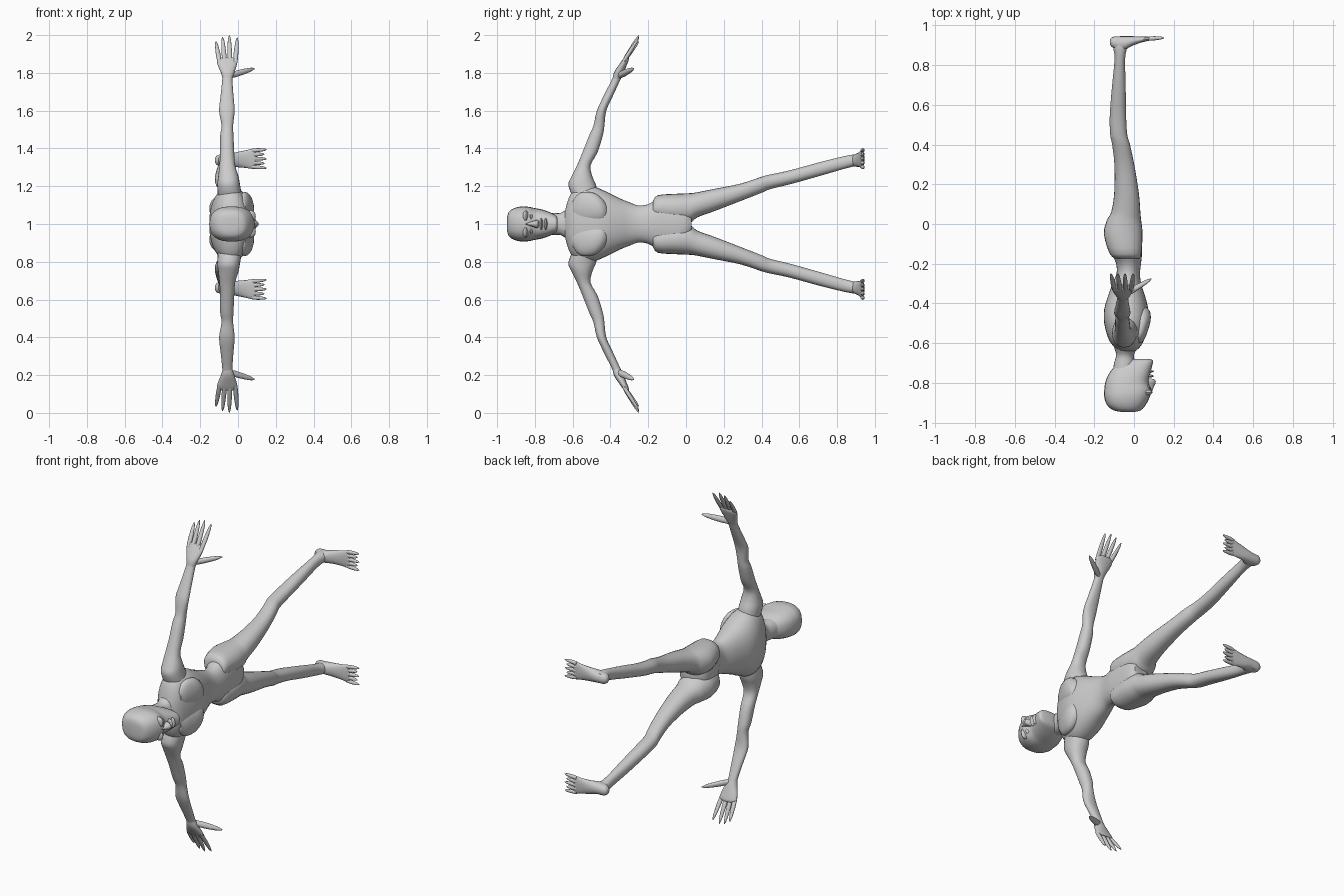
import bpy, bmesh
from math import cos, sin, pi, copysign

# Local frame: x = body front, y = head (-) to feet (+), z = sideways from the midline (world z = 1)
ORDER = {'x': lambda t, a, b: (t, a, b),   # section spans y, z
         'y': lambda t, a, b: (a, t, b),   # section spans x, z
         'z': lambda t, a, b: (a, b, t)}   # section spans x, y


def spline(rows, steps):
    """Catmull-Rom interpolation of section rows."""
    out = []
    n = len(rows)
    for i in range(n - 1):
        p0, p1, p2, p3 = rows[max(i - 1, 0)], rows[i], rows[i + 1], rows[min(i + 2, n - 1)]
        for s in range(steps):
            u = s / steps
            out.append([0.5 * (2 * b + (c - a) * u + (2 * a - 5 * b + 4 * c - d) * u * u
                               + (3 * b - a - 3 * c + d) * u ** 3)
                        for a, b, c, d in zip(p0, p1, p2, p3)])
    out.append(list(rows[-1]))
    return out


def add_loft(bm, axis, rows, sides=24, steps=3, power=2.2):
    """Each row: position along axis, then min/max on both section directions."""
    rings = []
    for t, a0, a1, b0, b1 in spline(rows, steps):
        ring = []
        for k in range(sides):
            c, s = cos(2 * pi * k / sides), sin(2 * pi * k / sides)
            a = (a0 + a1) / 2 + (a1 - a0) / 2 * copysign(abs(c) ** (2 / power), c)
            b = (b0 + b1) / 2 + (b1 - b0) / 2 * copysign(abs(s) ** (2 / power), s)
            ring.append(bm.verts.new(ORDER[axis](t, a, b)))
        rings.append(ring)
    for r, q in zip(rings, rings[1:]):
        for k in range(sides):
            j = (k + 1) % sides
            bm.faces.new((r[k], r[j], q[j], q[k]))
    bm.faces.new(rings[0])
    bm.faces.new(rings[-1])


def digit(axis, start, end, r):
    """Tapering rows between two (t, a, b) points."""
    rows = []
    for u, k in ((0, 0.9), (0.3, 1), (0.6, 0.85), (0.85, 0.6), (1, 0.15)):
        t, a, b = (p + (q - p) * u for p, q in zip(start, end))
        rows.append((t, a - r * k, a + r * k, b - r * k, b + r * k))
    return axis, rows


def part(name, lofts, mirror=False, **kw):
    bm = bmesh.new()
    for axis, rows in lofts:
        add_loft(bm, axis, rows, **kw)
    bmesh.ops.recalc_face_normals(bm, faces=bm.faces)
    me = bpy.data.meshes.new(name)
    bm.to_mesh(me)
    bm.free()
    ob = bpy.data.objects.new(name, me)
    bpy.context.collection.objects.link(ob)
    ob.location.z = 1
    if mirror:
        m = ob.modifiers.new("mirror", 'MIRROR')
        m.use_axis = (False, False, True)
        m.use_mirror_merge = False
    bpy.ops.object.select_all(action='DESELECT')
    ob.select_set(True)
    bpy.context.view_layer.objects.active = ob
    bpy.ops.object.shade_smooth_by_angle(angle=0.9)
    return ob


def sym(rows):
    """Rows centred on the midline: (y, x min, x max, half width)."""
    return 'y', [(y, a, b, -w, w) for y, a, b, w in rows]


# Head and neck
part("head", [sym([(-.947, -.06, .0, .035), (-.938, -.105, .035, .065), (-.91, -.137, .06, .084),
                   (-.87, -.15, .08, .093), (-.835, -.15, .088, .091), (-.80, -.145, .074, .084),
                   (-.76, -.13, .08, .076), (-.72, -.10, .09, .062), (-.69, -.06, .096, .046),
                   (-.68, -.02, .08, .03)])], power=2.5)
part("neck", [sym([(-.76, -.11, .01, .06), (-.70, -.10, .005, .058), (-.66, -.09, .0, .06),
                   (-.62, -.10, .015, .09), (-.58, -.10, .02, .12)])])

# Face details
part("nose", [sym([(-.85, .05, .088, .007), (-.82, .05, .1, .012), (-.795, .05, .11, .02),
                   (-.783, .05, .1, .02), (-.778, .05, .08, .012)])], sides=12)
part("lips", [sym([(y - .008, .06, .085, .02), (y, .05, .101, .032), (y + .008, .06, .085, .02)])
              for y in (-.766, -.742)], sides=16)
part("brow", [('y', [(-.862, .06, .08, .02, .06), (-.848, .04, .094, .01, .072),
                     (-.836, .06, .08, .02, .06)])], mirror=True, sides=16)
part("eye", [('y', [(-.832, .06, .072, .028, .045), (-.822, .05, .083, .02, .053),
                    (-.812, .06, .072, .028, .045)])], mirror=True, sides=12)

# Torso and chest muscles
part("torso", [sym([(-.645, -.075, .0, .05), (-.62, -.10, .03, .14), (-.58, -.128, .052, .19),
                    (-.5, -.15, .072, .2), (-.43, -.15, .072, .175), (-.36, -.13, .055, .14),
                    (-.30, -.108, .036, .115), (-.25, -.088, .03, .098), (-.2, -.09, .035, .105),
                    (-.15, -.11, .04, .13), (-.05, -.128, .04, .14), (.0, -.11, .035, .1),
                    (.03, -.06, .02, .045)])], sides=32)
part("pectoral", [('y', [(-.60, .0, .04, .04, .12), (-.56, .0, .062, .01, .165),
                         (-.49, .0, .083, .004, .165), (-.44, .0, .08, .01, .13),
                         (-.41, .0, .05, .03, .09)])], mirror=True, power=2)

# Arms
part("arm", [('z', [(.1, -.10, .03, -.58, -.46), (.2, -.11, .012, -.622, -.475),
                    (.25, -.105, .003, -.607, -.495), (.31, -.098, -.015, -.577, -.505),
                    (.38, -.095, -.02, -.548, -.468), (.47, -.094, -.024, -.512, -.44),
                    (.52, -.087, -.026, -.49, -.432), (.6, -.10, -.018, -.472, -.422),
                    (.68, -.092, -.024, -.435, -.386), (.77, -.083, -.03, -.39, -.345),
                    (.80, -.088, -.024, -.38, -.335)])], mirror=True)

# Hands: palm, four fingers and a thumb
hand = [('z', [(.76, -.08, -.032, -.39, -.35), (.80, -.09, -.02, -.382, -.33),
               (.84, -.107, -.007, -.357, -.314), (.87, -.112, -.002, -.336, -.303),
               (.882, -.095, -.015, -.325, -.303)])]
for x0, x1, tip in ((-.098, -.117, .967), (-.071, -.082, .99), (-.043, -.046, .999), (-.014, -.004, .987)):
    hand.append(digit('z', (.86, x0, -.33), (tip, x1, -.25), .0125))
hand.append(digit('x', (-.045, -.355, .785), (.088, -.277, .823), .017))
part("hand", hand, mirror=True, sides=16)

# Legs, with the buttock bulge at the top
part("leg", [('y', [(-.175, -.09, .025, .04, .12), (-.15, -.122, .037, .02, .152),
                    (-.05, -.152, .043, .004, .16), (.02, -.136, .036, .006, .163),
                    (.06, -.115, .032, .035, .168), (.15, -.10, .025, .068, .186),
                    (.29, -.098, .003, .122, .214), (.40, -.11, -.02, .165, .25),
                    (.45, -.12, -.034, .186, .263), (.55, -.122, -.04, .21, .284),
                    (.7, -.11, -.042, .252, .325), (.83, -.098, -.045, .29, .357),
                    (.89, -.105, -.035, .305, .368), (.93, -.108, -.035, .312, .365)])], mirror=True)

# Feet: sole and five toes
foot = [('x', [(-.122, .905, .93, .325, .35), (-.105, .887, .943, .308, .366),
               (-.06, .872, .946, .302, .37), (-.01, .897, .946, .301, .38),
               (.04, .915, .944, .297, .39), (.08, .924, .943, .292, .398),
               (.094, .928, .941, .30, .388)])]
for k in range(5):
    foot.append(digit('x', (.075, .934, .303 + .0215 * k), (.152 - .012 * abs(k - 2) * (k % 2), .938, .296 + .0245 * k), .0105))
part("foot", foot, mirror=True, sides=16)
